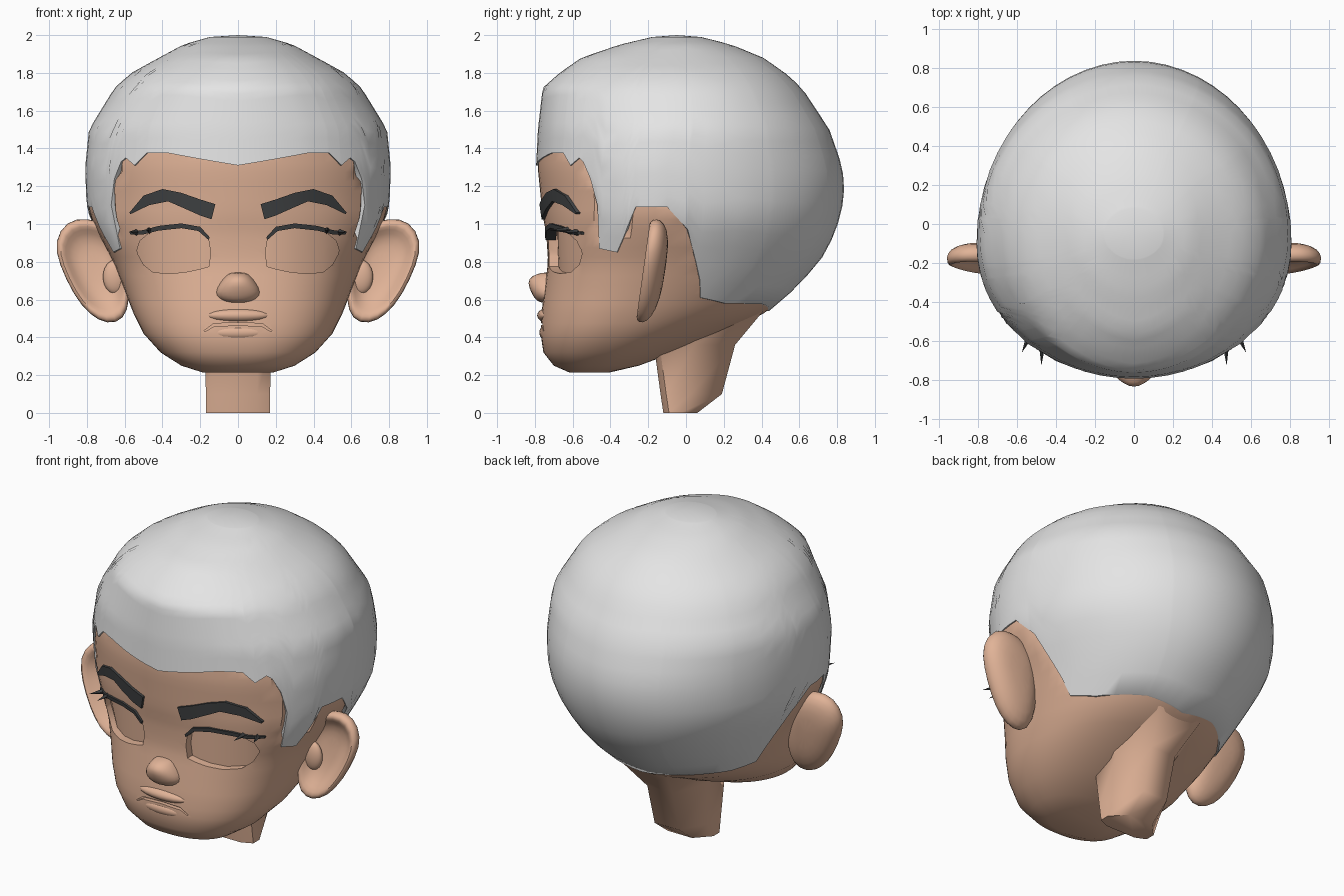
import bpy, bmesh
from math import sin, cos, radians, pi
from mathutils import Vector

cube = bpy.data.objects.get("Cube")
if cube:
    bpy.data.objects.remove(cube)


def material(name, color):
    m = bpy.data.materials.new(name)
    m.use_nodes = True
    m.diffuse_color = (*color, 1)
    bsdf = next(n for n in m.node_tree.nodes if n.type == 'BSDF_PRINCIPLED')
    bsdf.inputs["Base Color"].default_value = (*color, 1)
    return m


SKIN = material("skin", (0.75, 0.45, 0.31))
HAIR = material("grey hair", (0.78, 0.78, 0.78))
DARK = material("dark brow", (0.05, 0.053, 0.055))


def smooth(ob, angle=35):
    bpy.ops.object.select_all(action='DESELECT')
    ob.select_set(True)
    bpy.context.view_layer.objects.active = ob
    bpy.ops.object.shade_smooth_by_angle(angle=radians(angle))


def build(name, verts, faces, mat, angle=35):
    me = bpy.data.meshes.new(name)
    me.from_pydata(verts, [], faces)
    bm = bmesh.new()
    bm.from_mesh(me)
    bmesh.ops.recalc_face_normals(bm, faces=bm.faces)
    bm.to_mesh(me)
    bm.free()
    ob = bpy.data.objects.new(name, me)
    bpy.context.collection.objects.link(ob)
    me.materials.append(mat)
    smooth(ob, angle)
    return ob


def subdivide(ob):
    mod = ob.modifiers.new("round", 'SUBSURF')
    mod.levels = mod.render_levels = 1


def loft(rings, caps=True):
    """Join closed rings of equal length into one skin."""
    n = len(rings[0])
    verts = [p for r in rings for p in r]
    faces = [(a * n + i, a * n + (i + 1) % n, (a + 1) * n + (i + 1) % n, (a + 1) * n + i)
             for a in range(len(rings) - 1) for i in range(n)]
    if caps:
        faces += [tuple(range(n)), tuple(range(len(verts) - n, len(verts)))]
    return verts, faces


def lerp_table(table, k):
    for a, b in zip(table, table[1:]):
        if k <= b[0]:
            f = max(0, (k - a[0]) / (b[0] - a[0]))
            return [p + (q - p) * f for p, q in zip(a[1:], b[1:])]
    return list(table[-1][1:])


# Head sections: height, half width, front, back, widest y
SECTIONS = [
    (.215, .19, -.62, -.40, -.5), (.25, .30, -.70, -.25, -.47), (.32, .41, -.755, -.06, -.42),
    (.42, .50, -.77, .18, -.35), (.53, .555, -.765, .42, -.28), (.65, .60, -.75, .56, -.2),
    (.8, .66, -.73, .70, -.12), (.95, .74, -.74, .78, -.1), (1.05, .785, -.76, .81, -.1),
    (1.15, .795, -.77, .83, -.1), (1.3, .80, -.785, .82, -.1), (1.5, .78, -.775, .75, -.06),
    (1.72, .645, -.75, .605, -.05), (1.8, .555, -.66, .515, -.05), (1.88, .41, -.545, .40, -.05),
    (1.95, .28, -.34, .23, -.05), (1.99, .14, -.17, .07, -.05)]

# Hairline: angle from the front, height
HAIRLINE = [(0, 1.31), (27, 1.375), (37, 1.375), (42.5, 1.31), (47.5, 1.35), (50, 1.33), (54, 1.24),
            (57, 1.1), (60, .87), (70, .85), (73, .98), (76, 1.09), (90, 1.09), (97, .97),
            (102, .8), (114, .61), (128, .58), (155, .575), (180, .54)]


def hairline(deg):
    return lerp_table(HAIRLINE, min(deg, 360 - deg))[0]


def power(z):
    return 2.35 - .33 * min(1, max(0, (z - .85) / .25))


def surface(deg, z, off=0):
    w, front, back, mid = lerp_table(SECTIONS, z)
    s, c = sin(radians(deg)), cos(radians(deg))
    e = 2 / power(z) if c > 0 else 1
    reach = (front - off - mid) if c > 0 else (back + off - mid)
    x = (w + off) * abs(s) ** e * (1 if s >= 0 else -1)
    return (x, mid + reach * abs(c) ** e, z)


def face_y(x, z):
    w, front, _, mid = lerp_table(SECTIONS, z)
    n = power(z)
    return mid + (front - mid) * max(0, 1 - abs(x / w) ** n) ** (1 / n)


def slab(name, top, bottom, front, back, mat, mirror=True):
    """Strip between two outlines that follows the face, with depth."""
    verts, faces = [], []
    for side in ((1, -1) if mirror else (1,)):
        rings = []
        for (xa, za), (xb, zb) in zip(top, bottom):
            ya, yb = face_y(xa, za), face_y(xb, zb)
            rings.append([(side * xa, ya + front, za), (side * xb, yb + front, zb),
                          (side * xb, yb + back, zb), (side * xa, ya + back, za)])
        v, f = loft(rings)
        faces += [tuple(i + len(verts) for i in q) for q in f]
        verts += v
    return build(name, verts, faces, mat, 40)


# Head, drawn in a little where the hair covers it
heights = [s[0] for s in SECTIONS[:4]] + [.475 + .05 * i for i in range(27)]
head = build("head", *loft([[surface(a, z, -.04 if z > hairline(a) + .08 else 0)
                             for a in range(0, 360, 5)] for z in heights]), SKIN)

# Eye sockets and mouth line, cut into the face
eye_top = [(.145, .85), (.16, .94), (.2, .978), (.27, .988), (.36, .985), (.46, .96), (.52, .91), (.535, .86)]
eye_low = [(.147, .83), (.155, .775), (.2, .762), (.27, .747), (.36, .737), (.45, .745), (.5, .785), (.53, .84)]
mouth_top = [(-.18, .435), (-.13, .472), (0, .48), (.13, .472), (.18, .435)]
mouth_low = [(-.175, .43), (-.13, .456), (0, .465), (.13, .456), (.175, .43)]
cutters = [slab("eye_cutter", eye_top, eye_low, -.3, .05, SKIN),
           slab("mouth_cutter", mouth_top, mouth_low, -.3, .025, SKIN, False)]
for cutter in cutters:
    mod = head.modifiers.new("cut", 'BOOLEAN')
    mod.operation, mod.object = 'DIFFERENCE', cutter
    bpy.context.view_layer.objects.active = head
    bpy.ops.object.modifier_apply(modifier=mod.name)
    bpy.data.objects.remove(cutter)
smooth(head, 35)

# Hair cap: columns rise from the hairline to the crown
angles = sorted({k for k, _ in HAIRLINE} | set(range(0, 181, 6)))
angles += [360 - a for a in reversed(angles) if 0 < a < 180]
STEPS = 24
hair_rings = []
for k in range(-1, STEPS + 1):
    ring = []
    for a in angles:
        low = hairline(a)
        z = low + (1.99 - low) * sin(max(k, 0) / STEPS * pi / 2)
        ring.append(surface(a, z, -.02 if k < 0 else .009))
    hair_rings.append(ring)
verts, faces = loft(hair_rings, False)
n = len(angles)
verts.append((0, -.05, 2.0))
faces += [(len(verts) - 1, len(verts) - 1 - n + i, len(verts) - 1 - n + (i + 1) % n) for i in range(n)]
build("hair_cap", verts, faces, HAIR, 50)

# Neck: height, half width, front, back
neck_rings = []
for z, w, f, b in [(0, .17, -.12, .06), (.1, .17, -.135, .19), (.36, .175, -.17, .26), (.54, .3, -.25, .41)]:
    m = (f + b) / 2
    neck_rings.append([(-w, f + .03, z), (-w * .6, f, z), (w * .6, f, z), (w, f + .03, z),
                       (w, m, z), (w * .5, b, z), (-w * .5, b, z), (-w, m, z)])
build("neck", *loft(neck_rings), SKIN, 60)

# Brows and upper lashes
slab("eyebrows", [(.12, 1.105), (.2, 1.13), (.3, 1.165), (.4, 1.185), (.5, 1.15), (.575, 1.06)],
     [(.14, 1.025), (.2, 1.045), (.29, 1.085), (.37, 1.12), (.47, 1.1), (.57, 1.052)], -.018, .03, DARK)
slab("upper_lashes", [(.15, .93), (.2, .985), (.3, 1.003), (.42, .99), (.5, .968), (.575, .958)],
     [(.155, .915), (.21, .963), (.3, .978), (.42, .965), (.5, .945), (.57, .945)], -.015, .04, DARK)


def blob(name, center, size):
    bpy.ops.mesh.primitive_uv_sphere_add(segments=20, ring_count=12, location=center)
    ob = bpy.context.object
    ob.name, ob.scale = name, size
    ob.data.materials.append(SKIN)
    smooth(ob, 60)


def spike(name, base, tip):
    d = Vector(tip) - Vector(base)
    bpy.ops.mesh.primitive_cone_add(vertices=4, radius1=.02, depth=d.length,
                                    location=(Vector(base) + Vector(tip)) / 2,
                                    rotation=d.to_track_quat('Z', 'Y').to_euler())
    bpy.context.object.name = name
    bpy.context.object.data.materials.append(DARK)


# Nose: height, half width, front
NOSE = [(.58, .06, -.775), (.605, .115, -.805), (.64, .13, -.825), (.69, .1, -.845), (.725, .07, -.825), (.745, .04, -.76)]
nose_rings = [[(w * sin(i * pi / 6), -.725 + (f + .725) * cos(i * pi / 6), z) for i in range(12)]
              for z, w, f in NOSE]
subdivide(build("nose", *loft(nose_rings), SKIN, 80))

# Lips
blob("upper_lip", (0, -.735, .516), (.17, .053, .038))
blob("lower_lip", (0, -.74, .425), (.15, .037, .038))

# Ears: outline in x and z, then rings that run from the back, over the rim, into the bowl
EAR = [(.62, .92), (.69, 1.0), (.8, 1.035), (.91, 1.02), (.975, .91), (.95, .79), (.87, .62),
       (.785, .515), (.69, .465), (.6, .49), (.57, .6), (.58, .76)]
PROFILE = [(.35, .065), (.8, .045), (1, .0), (1, -.04), (.9, -.06), (.78, -.04), (.6, .0), (.25, .015)]
for side, label in ((1, "left"), (-1, "right")):
    rings = []
    for s, dy in PROFILE:
        ring = []
        for x, z in EAR:
            px, pz = .75 + (x - .75) * s, .78 + (z - .78) * s
            ring.append((side * px, -.17 + dy + (pz - .78) * .14, pz))
        rings.append(ring)
    subdivide(build(label + "_ear", *loft(rings), SKIN, 80))
    blob(label + "_ear_tragus", (side * .65, -.185, .72), (.065, .035, .09))
    spike(label + "_lash_inner", (side * .47, -.6, .968), (side * .475, -.725, .968))
    spike(label + "_lash_outer", (side * .53, -.56, .955), (side * .575, -.66, .96))
